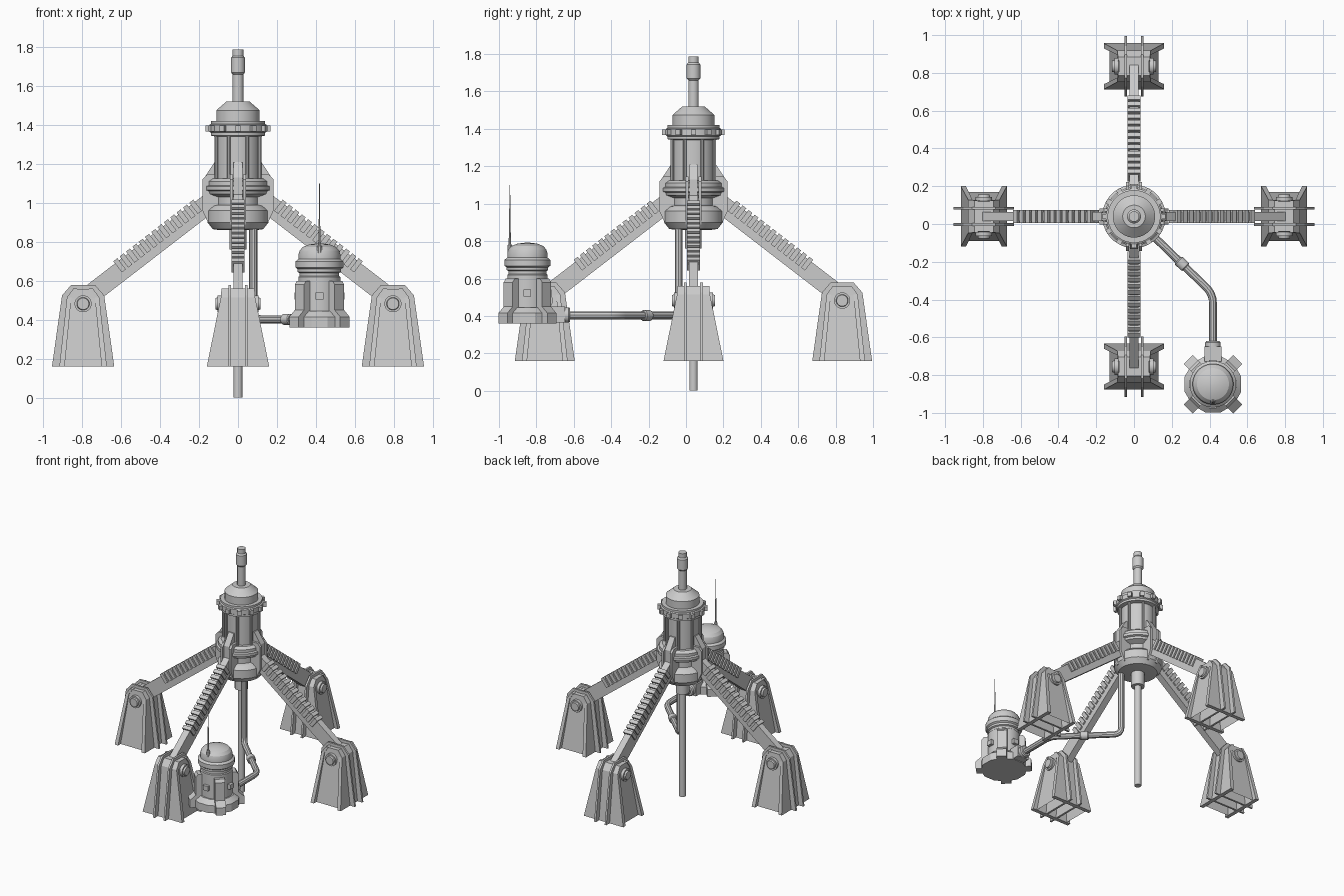
import bpy, bmesh
from math import pi, sin, cos, radians
from mathutils import Matrix, Vector

if "Cube" in bpy.data.objects:
    bpy.data.objects.remove(bpy.data.objects["Cube"])

T = Matrix.Translation
RZ = lambda a: Matrix.Rotation(a, 4, 'Z')
CY = 0.04                                  # centre of the tower in y


def finish(name, bm):
    bmesh.ops.recalc_face_normals(bm, faces=bm.faces)
    me = bpy.data.meshes.new(name)
    bm.to_mesh(me)
    bm.free()
    ob = bpy.data.objects.new(name, me)
    bpy.context.collection.objects.link(ob)
    return ob


def loft(bm, a, b, M, cap_a=True):
    """Solid between two matching loops of points."""
    va = [bm.verts.new(M @ Vector(p)) for p in a]
    vb = [bm.verts.new(M @ Vector(p)) for p in b]
    n = len(va)
    for i in range(n):
        j = (i + 1) % n
        bm.faces.new((va[i], va[j], vb[j], vb[i]))
    if cap_a:
        bm.faces.new(va[::-1])
    bm.faces.new(vb)


def prism(bm, pts, t0, t1, M):
    """Profile in local x/z, extruded along local y."""
    loft(bm, [(x, t0, z) for x, z in pts], [(x, t1, z) for x, z in pts], M)


def box(bm, x0, x1, y, z0, z1, M):
    prism(bm, [(x0, z0), (x1, z0), (x1, z1), (x0, z1)], -y, y, M)


def rect(x0, x1, y, z):
    return [(x0, -y, z), (x1, -y, z), (x1, y, z), (x0, y, z)]


def lathe(bm, prof, n=32, M=Matrix()):
    """Closed turned solid from (radius, z) points, bottom to top."""
    rings = [[bm.verts.new(M @ Vector((r * cos(2 * pi * (i + .5) / n), r * sin(2 * pi * (i + .5) / n), z)))
              for i in range(n)] for r, z in prof]
    for a, b in zip(rings, rings[1:]):
        for i in range(n):
            j = (i + 1) % n
            bm.faces.new((a[i], a[j], b[j], b[i]))
    bm.faces.new(rings[0][::-1])
    bm.faces.new(rings[-1])


C = T((0, CY, 0))
legs = [C @ RZ(k * pi / 2) for k in range(4)]

# central tower body
bm = bmesh.new()
lathe(bm, [(.095, .86), (.13, .865), (.158, .90), (.158, .96), (.13, .985), (.11, .99), (.11, 1.03), (.15, 1.045),
           (.155, 1.06), (.168, 1.065), (.168, 1.085), (.155, 1.09), (.155, 1.11), (.135, 1.125), (.113, 1.125),
           (.113, 1.34), (.14, 1.345), (.14, 1.36), (.148, 1.365), (.148, 1.40), (.14, 1.405),
           (.14, 1.42), (.112, 1.42), (.112, 1.475), (.06, 1.52)], 32, C)
finish("tower_body", bm)

# mast above and drill rod below
bm = bmesh.new()
lathe(bm, [(.028, 1.50), (.028, 1.66), (.037, 1.67), (.037, 1.745), (.028, 1.755), (.028, 1.787)], 16, C)
finish("top_mast", bm)
bm = bmesh.new()
lathe(bm, [(.023, 0), (.023, .76), (.045, .76), (.045, .88)], 16, C)
finish("drill_rod", bm)

# collar bolts and upright rods around the tower
bm = bmesh.new()
for k in range(12):
    box(bm, .13, .167, .014, 1.367, 1.398, C @ RZ(k * pi / 6))
finish("collar_bolts", bm)
bm = bmesh.new()
for k in range(8):
    lathe(bm, [(.009, 1.10), (.009, 1.36)], 8, C @ RZ((k + .5) * pi / 4) @ T((.122, 0, 0)))
finish("tower_rods", bm)

# shoulder brackets where the legs join the tower
bm = bmesh.new()
for M in legs:
    for t in (-.042, .026):
        prism(bm, [(.09, .89), (.15, .89), (.182, .96), (.182, 1.12), (.16, 1.145), (.09, 1.145)], t, t + .016, M)
    prism(bm, [(.09, 1.0), (.17, 1.0), (.172, 1.13), (.12, 1.21), (.09, 1.21)], -.022, .022, M)
finish("shoulder_brackets", bm)

# sloping legs with ribbed sleeves
s, c = sin(radians(37.6)), cos(radians(37.6))
slope = Matrix(((-c, 0, s, .795), (0, -1, 0, 0), (s, 0, c, .50), (0, 0, 0, 1)))
bm, ribs = bmesh.new(), bmesh.new()
for M in legs:
    L = M @ slope
    prism(bm, [(-.02, -.04), (.0, -.05), (.83, -.05), (.83, .05), (.0, .05), (-.02, .04)], -.024, .024, L)
    for k in range(13):
        x = .245 + k * .041
        box(ribs, x, x + .026, .034, -.008, .064, L)
finish("legs", bm)
finish("leg_ribs", ribs)

# feet: hollow core, end slabs, radial plates and pivot pins
core, slabs, plates, pins = (bmesh.new() for _ in range(4))
for M in legs:
    F = M @ T((.795, 0, 0))
    loft(core, rect(-.105, .105, .13, .16), rect(-.072, .072, .083, .51), F, False)
    loft(core, rect(-.075, .075, .084, .51), rect(-.045, .045, .080, .557), F)
    for d in (-1, 1):
        loft(slabs, rect(d * .095, d * .122, .16, .16), rect(d * .06, d * .083, .088, .515), F)
        loft(slabs, rect(d * .06, d * .083, .088, .515), rect(d * .03, d * .05, .085, .56), F)
        t = d * .043
        prism(plates, [(-.16, .16), (-.108, .525), (-.062, .578), (.062, .578), (.108, .525), (.16, .16)],
              t - .007, t + .007, F)
    P = F @ T((0, 0, .482)) @ Matrix.Rotation(pi / 2, 4, 'X')
    lathe(pins, [(.030, -.116), (.033, -.104), (.044, -.104), (.044, .104), (.033, .104), (.030, .116)], 16, P)
finish("foot_cores", core)
finish("foot_slabs", slabs)
finish("foot_plates", plates)
finish("foot_pins", pins)

# supply pipe with rounded bends
path = [Vector(p) for p in ((.078, -.04, .90), (.078, -.04, .402), (.418, -.37, .402), (.418, -.66, .402))]
pts = [path[0]]
for a, b, d in zip(path, path[1:], path[2:]):
    p, q = b + (a - b).normalized() * .05, b + (d - b).normalized() * .05
    pts += [p.lerp(b, u).lerp(b.lerp(q, u), u) for u in (0, .25, .5, .75, 1)]
pts.append(path[-1])
cu = bpy.data.curves.new("supply_pipe", 'CURVE')
cu.dimensions = '3D'
cu.bevel_depth, cu.bevel_resolution, cu.use_fill_caps = .021, 3, True
sp = cu.splines.new('POLY')
sp.points.add(len(pts) - 1)
for sp_pt, p in zip(sp.points, pts):
    sp_pt.co = (*p, 1)
pipe = bpy.data.objects.new("supply_pipe", cu)
bpy.context.collection.objects.link(pipe)
bpy.context.view_layer.objects.active = pipe
pipe.select_set(True)
bpy.ops.object.convert(target='MESH')

# pipe collars
bm = bmesh.new()
for pos, d in (((.254, -.211, .402), path[2] - path[1]), ((.418, -.655, .405), Vector((0, 1, 0)))):
    big = pos[1] < -.5
    r, h = (.042, .035) if big else (.029, .028)
    lathe(bm, [(r * .85, -h), (r, -h * .8), (r, h * .8), (r * .85, h)], 16,
          T(pos) @ d.to_track_quat('Z', 'Y').to_matrix().to_4x4())
finish("pipe_collars", bm)

# canister: faceted base, round body, dome
K = T((.418, -.848, 0))
bm = bmesh.new()
lathe(bm, [(.155, .36), (.155, .415), (.12, .445), (.10, .445)], 12, K)
finish("canister_base", bm)
bm = bmesh.new()
lathe(bm, [(.108, .42), (.108, .62), (.102, .625), (.102, .64), (.112, .645), (.112, .66), (.123, .668), (.123, .70),
           (.108, .712), (.108, .735), (.102, .755), (.085, .774), (.055, .786), (.02, .791), (.004, .792)], 32, K)
finish("canister_body", bm)

# canister fins, port and side knobs
bm = bmesh.new()
for k in range(4):
    R = K @ RZ(pi / 4 + k * pi / 2)
    prism(bm, [(.09, .36), (.185, .36), (.185, .415), (.145, .45), (.145, .58), (.13, .60), (.09, .60)],
          -.034, .034, R)
finish("canister_fins", bm)
bm = bmesh.new()
box(bm, -.045, .045, .04, .365, .45, K @ T((0, .16, 0)))
for k in range(4):
    box(bm, .09, .128, .02, .505, .54, K @ RZ(k * pi / 2))
finish("canister_port_and_knobs", bm)

# antenna
bm = bmesh.new()
A = T((.418, -.942, 0))
lathe(bm, [(.013, .735), (.013, .778), (.007, .785), (.004, .90), (.002, 1.10)], 8, A)
finish("antenna", bm)

# smooth the round parts, keep edges sharp
bpy.ops.object.select_all(action='SELECT')
bpy.ops.object.shade_smooth_by_angle(angle=radians(25))
